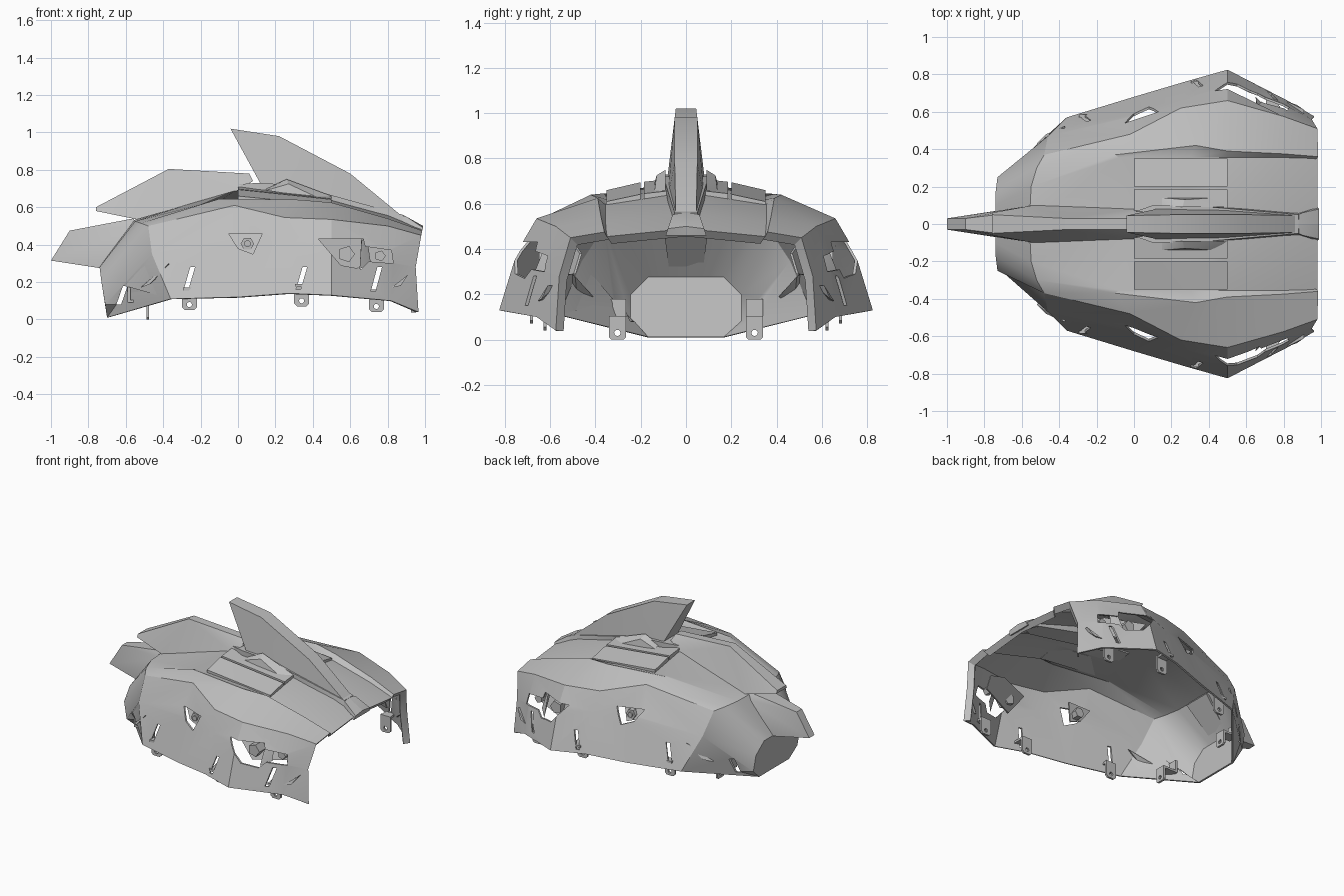
import bpy, bmesh, math

cube = bpy.data.objects.get("Cube")
if cube:
    bpy.data.objects.remove(cube, do_unlink=True)

grey = bpy.data.materials.new("plain_grey")
grey.use_nodes = True
tone = (0.52, 0.52, 0.52, 1)
grey.diffuse_color = tone
grey.node_tree.nodes["Principled BSDF"].inputs["Base Color"].default_value = tone


def finish(name, bm):
    mesh = bpy.data.meshes.new(name)
    bm.to_mesh(mesh)
    bm.free()
    mesh.materials.append(grey)
    obj = bpy.data.objects.new(name, mesh)
    bpy.context.scene.collection.objects.link(obj)
    return obj


def add_hull(bm, points):
    verts = [bm.verts.new(p) for p in points]
    bmesh.ops.convex_hull(bm, input=verts)
    loose = [v for v in verts if v.is_valid and not v.link_faces]
    bmesh.ops.delete(bm, geom=loose, context='VERTS')


def hulls(name, groups, both_sides=True):
    """One object made of convex blocks, repeated across the y = 0 plane."""
    bm = bmesh.new()
    for points in groups:
        add_hull(bm, points)
        if both_sides:
            add_hull(bm, [(x, -y, z) for x, y, z in points])
    bmesh.ops.recalc_face_normals(bm, faces=bm.faces)
    return finish(name, bm)


def box(x0, x1, y0, y1, z0, z1):
    return [(x, y, z) for x in (x0, x1) for y in (y0, y1) for z in (z0, z1)]


def fin(name, outline):
    """Blade on the centre line: outline of x, z and half width."""
    return hulls(name, [[(x, s * w, z) for x, z, w in outline for s in (-1, 1)]], False)


def prism(outline, y0, y1):
    return [(x, y, z) for x, z in outline for y in (y0, y1)]


def circle(x, z, r, n):
    return [(x + r * math.cos(math.tau * i / n), z + r * math.sin(math.tau * i / n))
            for i in range(n)]


def extruded(name, outline, y0=-1, y1=1):
    """Prism along y that may have a concave outline."""
    bm = bmesh.new()
    face = bm.faces.new([bm.verts.new((x, y0, z)) for x, z in outline])
    top = bmesh.ops.extrude_face_region(bm, geom=[face])["geom"]
    verts = [v for v in top if isinstance(v, bmesh.types.BMVert)]
    bmesh.ops.translate(bm, verts=verts, vec=(0, y1 - y0, 0))
    bmesh.ops.recalc_face_normals(bm, faces=bm.faces)
    return finish(name, bm)


def cut(obj, cutters):
    """Subtract the cutters, bake the modifiers and drop the cutters."""
    for cutter in cutters:
        cutter.hide_render = True
        mod = obj.modifiers.new("cut", 'BOOLEAN')
        mod.operation = 'DIFFERENCE'
        mod.solver = 'EXACT'
        mod.object = cutter
    graph = bpy.context.evaluated_depsgraph_get()
    mesh = bpy.data.meshes.new_from_object(obj.evaluated_get(graph))
    obj.modifiers.clear()
    obj.data = mesh
    for cutter in cutters:
        bpy.data.objects.remove(cutter, do_unlink=True)


# Shell: cross-sections from the rear plate to the open rim,
# each running centre, panel edge, ridge, crease, mid side, hem
sections = [
    [(-.74, 0, .28), (-.74, .1, .28), (-.74, .17, .28),
     (-.73, .25, .2), (-.71, .25, .08), (-.7, .17, .01)],
    [(-.56, 0, .53), (-.55, .2, .525), (-.52, .3, .515),
     (-.48, .37, .5), (-.46, .47, .35), (-.36, .57, .11)],
    [(0, 0, .7), (-.08, .355, .645), (-.1, .37, .645),
     (-.02, .48, .61), (0, .58, .41), (0, .68, .12)],
    [(.27, 0, .68), (.3, .355, .62), (.33, .42, .64),
     (.25, .62, .545), (.27, .67, .41), (.27, .76, .14)],
    [(.5, 0, .65), (.5, .355, .595), (.5, .39, .625),
     (.5, .66, .535), (.5, .745, .39), (.5, .825, .13)],
    [(.8, 0, .565), (.8, .355, .515), (.8, .375, .54),
     (.8, .575, .5), (.8, .64, .31), (.82, .66, .1)],
    [(.98, 0, .49), (.98, .35, .455), (.985, .36, .475),
     (.98, .51, .45), (.95, .56, .28), (.965, .575, .04)],
]
# Lip folded inward round the rim
sections.append([(x - .03, y * .94, z * .93) for x, y, z in sections[-1]])

bm = bmesh.new()
rows = []
for half in sections:
    full = [(x, -y, z) for x, y, z in reversed(half[1:])] + half
    rows.append([bm.verts.new(p) for p in full])
for a, b in zip(rows, rows[1:]):
    for i in range(len(a) - 1):
        bm.faces.new((a[i], a[i + 1], b[i + 1], b[i]))
bm.faces.new(rows[0])
bmesh.ops.recalc_face_normals(bm, faces=bm.faces)
if max(bm.faces, key=lambda f: f.calc_center_median().z).normal.z < 0:
    bmesh.ops.reverse_faces(bm, faces=bm.faces)
shell = finish("shell", bm)
solid = shell.modifiers.new("thickness", 'SOLIDIFY')
solid.thickness = 0.012
solid.offset = -1

# Openings through both side walls
eye = [(.43, .43), (.67, .43), (.68, .39), (.82, .37), (.83, .3),
       (.7, .31), (.66, .27), (.55, .29)]
port = [(-.05, .46), (.13, .46), (.08, .35), (0, .38)]
cutters = [extruded("eye_cutter", eye), extruded("port_cutter", port)]
for x, z, h in ((-.28, .16, .12), (.32, .16, .12), (.72, .15, .13), (-.64, .08, .1)):
    slot = [(x - .01, z), (x + .015, z), (x + .05, z + h), (x + .025, z + h)]
    cutters.append(extruded("slot_cutter", slot))
cut(shell, cutters)

# Recessed backs and bosses behind the openings
hulls("port_backs", [
    [(x, .45 + (.61 - z) * .42 - d, z) for x, z in port for d in (0, .01)]])
hulls("port_bosses", [prism(circle(.05, .405, .036, 6), .49, .555),
                      prism(circle(.05, .405, .018, 12), .49, .565)])
hulls("eye_backs", [
    [(x, .79 - .42 * (x - .3) - .35 * (z - .3) - d, z)
     for x, z in ((.42, .44), (.68, .44), (.83, .38), (.84, .29), (.55, .27))
     for d in (.07, .08)]])
hulls("eye_bosses", [prism(circle(.58, .35, .045, 5), .57, .65),
                     prism(circle(.76, .34, .03, 5), .53, .59)])
hulls("eye_dividers", [[(.66, .58, .44), (.69, .57, .44), (.66, .62, .42),
                        (.65, .68, .27), (.71, .62, .3), (.68, .62, .39)]])

# Upright front fin, low rear blade and tail
fin("front_fin", [(-.04, 1.02, .045), (.22, .98, .05), (.6, .78, .05),
                  (.88, .55, .045), (.14, .69, .085), (.45, .63, .08)])
fin("fin_foot", [(-.04, .72, .05), (.1, .73, .1), (.3, .72, .1),
                 (.88, .56, .05), (.1, .66, .1), (.9, .5, .06)])
fin("rear_blade", [(-.76, .6, .05), (-.37, .805, .03), (.06, .78, .03),
                   (.08, .74, .06), (0, .69, .08), (-.54, .535, .1),
                   (-.76, .58, .06)])
fin("tail", [(-1, .315, .03), (-.9, .475, .03), (-.56, .54, .07),
             (-.53, .5, .1), (-.74, .275, .07)])

# Low plates set into the crown, with a small wedge each side of the fin
hulls("crown_plates", [
    [(0, .2, .695), (.5, .2, .642), (0, .35, .66), (.5, .35, .61),
     (0, .2, .66), (.5, .2, .61), (0, .35, .63), (.5, .35, .58)],
    [(0, .05, .712), (.5, .05, .66), (0, .185, .697), (.5, .185, .645),
     (0, .05, .67), (.5, .05, .63), (.5, .185, .61), (0, .185, .66)]])
hulls("crown_wedges", [
    [(.15, .09, .7), (.26, .09, .75), (.5, .09, .66), (.15, .14, .69),
     (.27, .13, .725), (.43, .14, .65)]])

# Brow piece at the middle of the rim
hulls("brow", [[(.86, .04, .56), (.9, .06, .55), (.99, .08, .49),
                (.99, 0, .5), (.88, 0, .56), (.98, .09, .46), (.98, 0, .46),
                (.85, .05, .51)]])

# Flaps standing just off the side walls
hulls("side_flaps", [
    [(-.52, .43, .17), (-.37, .525, .3), (-.47, .48, .19), (-.5, .41, .19),
     (-.37, .49, .28)],
    [(.82, .655, .17), (.91, .61, .24), (.87, .637, .18), (.82, .62, .17),
     (.91, .57, .24)]])

# Mounting tabs with bolt holes along the hem, each on a short arm
tabs, arms, holes = [], [], []
for x, y, wall, z in ((-.26, .555, .585, .05), (.34, .69, .765, .07),
                      (.74, .63, .675, .04)):
    outline = [(x - .04, z + .12), (x - .04, z + .015), (x - .025, z),
               (x + .025, z), (x + .04, z + .015), (x + .04, z + .12)]
    tabs.append(prism(outline, y - .015, y))
    arms.append(box(x - .035, x + .035, y - .015, wall, z + .105, z + .12))
    holes.append(extruded("hole_cutter", circle(x, z + .03, .014, 10)))
cut(hulls("side_tabs", tabs), holes)
hulls("side_tab_arms", arms)

rear_tab = [(-.49, y, z) for y, z in
            ((.265, .1), (.265, .01), (.275, 0), (.33, 0), (.34, .01), (.34, .1))]
rear_tab += [(x + .015, y, z) for x, y, z in rear_tab]
rear_hole = [(x, y, z) for x in (-.6, -.4) for y, z in circle(.303, .03, .014, 10)]
cut(hulls("rear_tabs", [rear_tab]), [hulls("rear_hole_cutter", [rear_hole])])
hulls("rear_tab_arms", [box(-.59, -.475, .265, .34, .09, .105),
                        box(-.59, -.575, .265, .34, .09, .18)])

# Soft shading with crisp edges
bpy.ops.object.select_all(action='DESELECT')
for obj in bpy.context.scene.collection.objects:
    if obj.type == 'MESH' and grey.name in obj.data.materials:
        obj.select_set(True)
        bpy.context.view_layer.objects.active = obj
bpy.ops.object.shade_smooth_by_angle(angle=math.radians(28))
